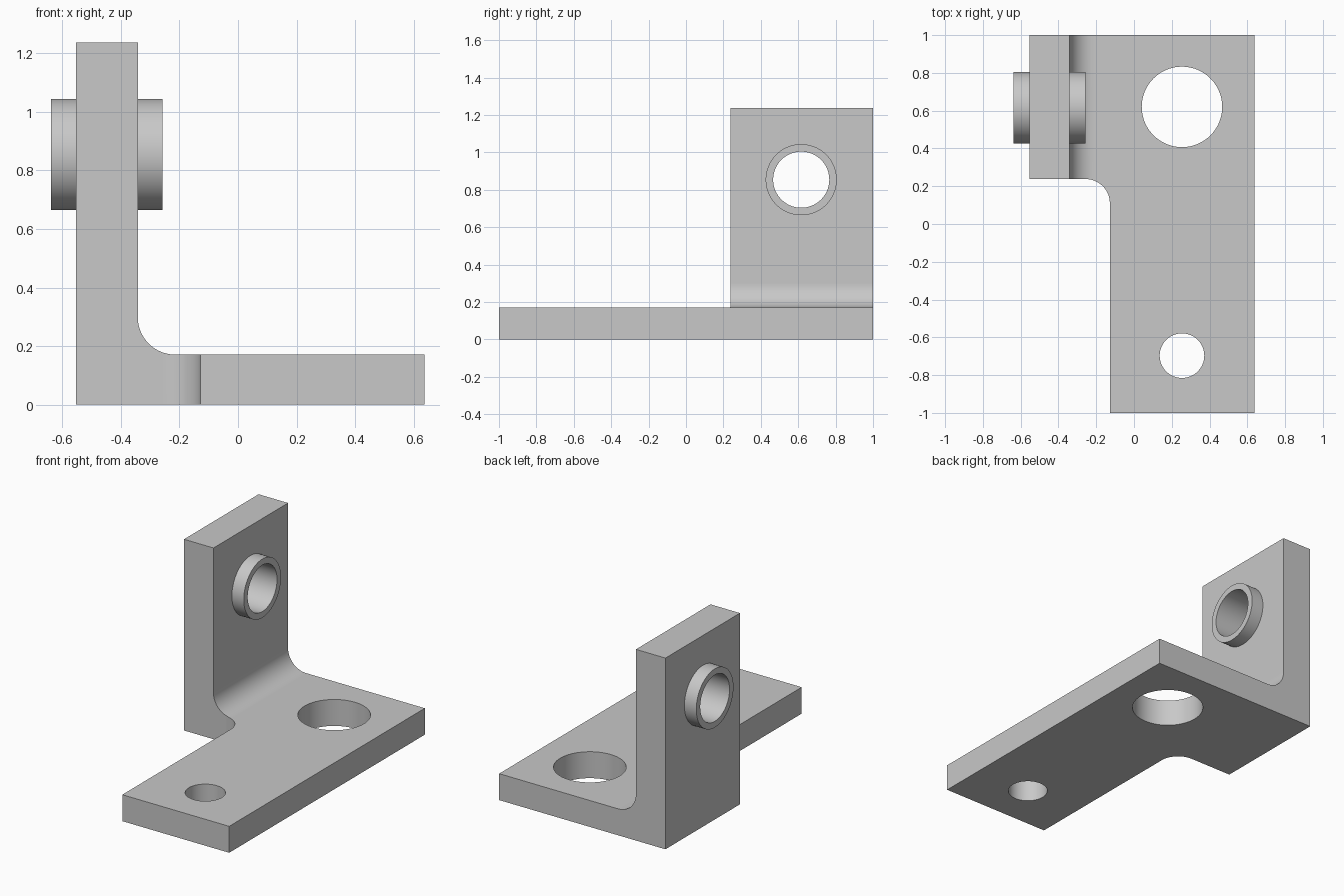
import bpy
import bmesh
import math
from mathutils import Matrix, Vector

if "Cube" in bpy.data.objects:
    bpy.data.objects.remove(bpy.data.objects["Cube"], do_unlink=True)

# Main dimensions
LEFT, RIGHT, STEP = -0.553, 0.637, -0.128
WALL_FACE, THICK, HEIGHT = -0.342, 0.171, 1.237
SHOULDER, FILLET = 0.238, 0.128
BOSS_Y, BOSS_Z = 0.616, 0.854

grey = bpy.data.materials.new("plain grey")
grey.use_nodes = True
grey.diffuse_color = (0.58, 0.58, 0.58, 1)
grey.node_tree.nodes["Principled BSDF"].inputs["Base Color"].default_value = grey.diffuse_color


def arc(cx, cy, start, end, steps=20):
    angles = [math.radians(start + (end - start) * i / steps) for i in range(steps + 1)]
    return [(cx + FILLET * math.cos(a), cy + FILLET * math.sin(a)) for a in angles]


def make_object(name, bm):
    bmesh.ops.recalc_face_normals(bm, faces=bm.faces)
    mesh = bpy.data.meshes.new(name)
    bm.to_mesh(mesh)
    bm.free()
    mesh.materials.append(grey)
    obj = bpy.data.objects.new(name, mesh)
    bpy.context.collection.objects.link(obj)
    return obj


def prism(name, points, depth):
    bm = bmesh.new()
    face = bm.faces.new([bm.verts.new(p) for p in points])
    side = bmesh.ops.extrude_face_region(bm, geom=[face])["geom"]
    bmesh.ops.translate(bm, vec=Vector(depth),
                        verts=[v for v in side if isinstance(v, bmesh.types.BMVert)])
    return make_object(name, bm)


def cylinder(name, radius, length, centre, along_x=False):
    bm = bmesh.new()
    turn = Matrix.Rotation(math.pi / 2, 4, "Y") if along_x else Matrix()
    bmesh.ops.create_cone(bm, cap_ends=True, segments=96, radius1=radius, radius2=radius,
                          depth=length, matrix=Matrix.Translation(centre) @ turn)
    return make_object(name, bm)


def combine(target, tool, operation):
    mod = target.modifiers.new(tool.name, "BOOLEAN")
    mod.operation, mod.solver, mod.object = operation, "EXACT", tool
    bpy.context.view_layer.objects.active = target
    bpy.ops.object.modifier_apply(modifier=mod.name)
    bpy.data.objects.remove(tool, do_unlink=True)


# L-shaped section with a rounded inner corner, running front to back
section = [(LEFT, 0), (RIGHT, 0), (RIGHT, THICK)]
section += arc(WALL_FACE + FILLET, THICK + FILLET, 270, 180)
section += [(WALL_FACE, HEIGHT), (LEFT, HEIGHT)]
bracket = prism("angle_bracket", [(x, -1, z) for x, z in section], (0, 2, 0))

# Cut away the front left to leave the narrow foot
notch = [(-1, -1.2), (STEP, -1.2)]
notch += arc(STEP - FILLET, SHOULDER - FILLET, 0, 90)
notch += [(-1, SHOULDER)]
combine(bracket, prism("foot_notch", [(x, y, -0.2) for x, y in notch], (0, 0, 2)), "DIFFERENCE")

# Bushing through the upright wall, then its bore and the two foot holes
boss_centre = ((-0.638 - 0.257) / 2, BOSS_Y, BOSS_Z)
combine(bracket, cylinder("bushing", 0.19, 0.381, boss_centre, True), "UNION")
combine(bracket, cylinder("bushing_bore", 0.15, 0.8, boss_centre, True), "DIFFERENCE")
for name, y, radius in (("large_hole", 0.62, 0.213), ("small_hole", -0.697, 0.118)):
    combine(bracket, cylinder(name, radius, 1, (0.254, y, 0)), "DIFFERENCE")

# Smooth the curved walls, keep the broad faces flat
bpy.ops.object.select_all(action="DESELECT")
bracket.select_set(True)
bpy.context.view_layer.objects.active = bracket
bpy.ops.object.shade_smooth_by_angle(angle=math.radians(30))
for face in bracket.data.polygons:
    face.material_index = 0
    if face.area > 0.02:
        face.use_smooth = False
